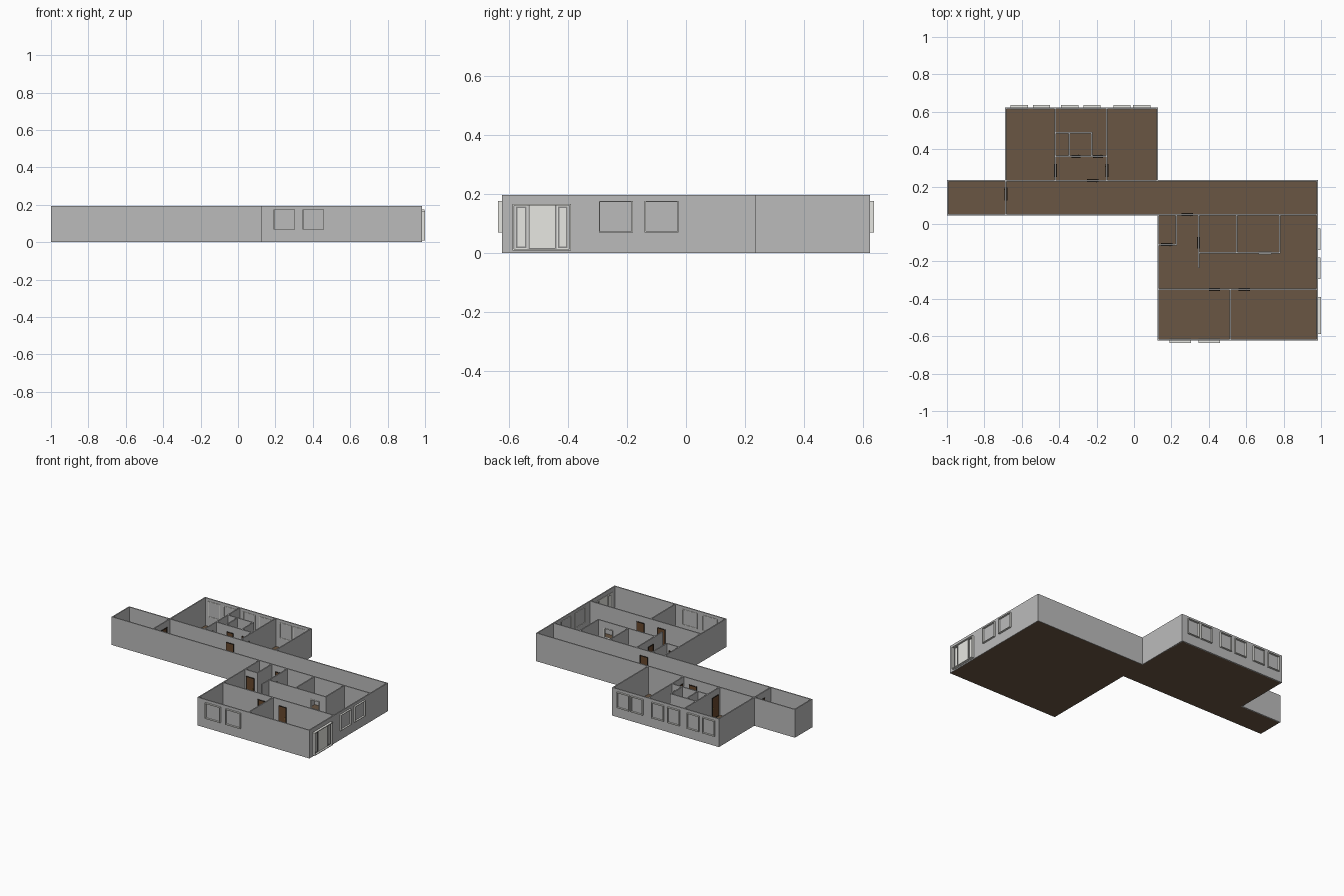
import bpy, bmesh
from mathutils import Vector

if "Cube" in bpy.data.objects:
    bpy.data.objects.remove(bpy.data.objects["Cube"], do_unlink=True)


def material(name, rgb):
    m = bpy.data.materials.new(name)
    m.use_nodes = True
    m.diffuse_color = (*rgb, 1)
    m.node_tree.nodes["Principled BSDF"].inputs["Base Color"].default_value = (*rgb, 1)
    return m


WALL = material("wall grey", (0.5, 0.5, 0.5))
FLOOR = material("floor brown", (0.143, 0.094, 0.056))
PALE = material("pale frame", (0.8, 0.8, 0.76))
SASH = material("sash grey", (0.25, 0.25, 0.25))
WOOD = material("door wood", (0.14, 0.065, 0.027))
DARK = material("dark door frame", (0.025, 0.016, 0.01))
BRASS = material("brass handle", (0.45, 0.27, 0.06))

H, T = 0.195, 0.008          # wall height and thickness


def build(name, boxes, mat):
    """One object from a list of (low corner, high corner) boxes."""
    bm = bmesh.new()
    for lo, hi in boxes:
        lo, hi = Vector(lo), Vector(hi)
        geo = bmesh.ops.create_cube(bm, size=1)
        for v in geo["verts"]:
            v.co = Vector([(lo[i] + hi[i]) / 2 + v.co[i] * (hi[i] - lo[i]) for i in range(3)])
    me = bpy.data.meshes.new(name)
    bm.to_mesh(me)
    bm.free()
    me.materials.append(mat)
    ob = bpy.data.objects.new(name, me)
    bpy.context.collection.objects.link(ob)
    return ob


def slab(axis, at, a, b, z0, z1, front, back):
    """Box along 'axis' from a to b, spanning at-back to at+front across it."""
    if axis == "x":
        return (a, at - back, z0), (b, at + front, z1)
    return (at - back, a, z0), (at + front, b, z1)


def wall(axis, at, a, b, z0=0.001, z1=H, t=T):
    return slab(axis, at, a - t / 2, b + t / 2, z0, z1, t / 2, t / 2)


def ring(axis, at, a, b, z0, z1, front, back, w):
    """Four bars around a rectangular opening."""
    return [slab(axis, at, a, a + w, z0, z1, front, back),
            slab(axis, at, b - w, b, z0, z1, front, back),
            slab(axis, at, a + w, b - w, z1 - w, z1, front, back),
            slab(axis, at, a + w, b - w, z0, z0 + w, front, back)]


# Main plan lines
W, E = -0.996, 0.98          # corridor ends
BW, BE, BN = -0.685, 0.125, 0.62    # back wing
FW, FS = 0.13, -0.62         # front wing
CS, CN = 0.05, 0.232         # corridor sides

# Floors
build("corridor_floor", [((W, CS, 0), (E, CN, 0.003))], FLOOR)
build("back_wing_floor", [((BW, CN, 0), (BE, BN, 0.003))], FLOOR)
build("front_wing_floor", [((FW, FS, 0), (E, CS, 0.003))], FLOOR)

# Outside walls
build("outer_walls", [wall(*w, z0=0) for w in (
    ("x", CS, W, FW), ("y", W, CS, CN), ("x", CN, W, BW), ("x", CN, BE, E),
    ("y", BW, CN, BN), ("x", BN, BW, BE), ("y", BE, CN, BN),
    ("y", E, FS, CN), ("x", FS, FW, E), ("y", FW, FS, CS))], WALL)

# Inside walls
inner = [wall(*w) for w in (
    ("x", CN, BW, BE), ("y", BW, CS, CN),
    ("y", -0.42, CN, BN), ("y", -0.145, CN, BN), ("x", 0.362, -0.42, -0.145),
    ("x", 0.488, -0.42, -0.225), ("y", -0.345, 0.362, 0.488), ("y", -0.225, 0.362, 0.488),
    ("x", CS, FW, E), ("y", 0.225, -0.11, CS), ("x", -0.11, FW, 0.225),
    ("y", 0.345, -0.23, CS), ("y", 0.55, -0.155, CS), ("y", 0.78, -0.155, CS),
    ("x", -0.35, FW, E), ("y", 0.515, FS, -0.35))]
# Wall with a serving hatch
hatch = (0.665, 0.735)
inner += [wall("x", -0.155, 0.345, hatch[0]), wall("x", -0.155, hatch[1], 0.78),
          wall("x", -0.155, *hatch, z1=0.08), wall("x", -0.155, *hatch, z0=0.15)]
build("inner_walls", inner, WALL)
build("hatch_frame", ring("x", -0.155, *hatch, 0.08, 0.15, 0.007, 0.007, 0.005), PALE)

# Doors: frame, leaf and handles on both faces
doors = [("x", CN, -0.25, -0.19), ("y", BW, 0.125, 0.195), ("y", -0.42, 0.25, 0.32),
         ("y", -0.145, 0.25, 0.32), ("x", 0.362, -0.335, -0.285), ("x", 0.362, -0.22, -0.165),
         ("x", CS, 0.255, 0.315), ("x", -0.11, 0.145, 0.205), ("y", 0.345, -0.13, -0.07),
         ("x", -0.35, 0.4, 0.46), ("x", -0.35, 0.56, 0.62)]
frames, leaves, handles = [], [], []
for axis, at, a, b in doors:
    frames += ring(axis, at, a, b, 0.003, 0.152, 0.008, 0.008, 0.005)
    leaves.append(slab(axis, at, a + 0.005, b - 0.005, 0.004, 0.147, 0.006, 0.006))
    handles.append(slab(axis, at, b - 0.014, b - 0.009, 0.07, 0.08, 0.009, 0.009))
build("door_frames", frames, DARK)
build("door_leaves", leaves, WOOD)
build("door_handles", handles, BRASS)

# Window casings standing proud of the outside walls
out, into = 0.016, 0.007
casings = []
for x in (-0.66, -0.54, -0.39, -0.27, -0.11, -0.005):
    casings += ring("x", BN, x, x + 0.092, 0.068, 0.176, out, into, 0.004)
for x in (0.19, 0.345):
    casings += ring("x", FS, x, x + 0.115, 0.068, 0.176, into, out, 0.004)
for y in (-0.295, -0.14):
    casings += ring("y", E, y, y + 0.115, 0.068, 0.176, out, into, 0.004)
build("window_casings", casings, PALE)

# Glazed entrance with a wide middle panel and two side lights
build("entrance_casing", ring("y", E, -0.587, -0.39, 0.008, 0.166, 0.02, into, 0.005), PALE)
build("entrance_panel", [slab("y", E, -0.531, -0.442, 0.015, 0.161, 0.01, into)], PALE)
lights, sashes = [], []
for a, b in ((-0.578, -0.537), (-0.437, -0.398)):
    lights.append(slab("y", E, a, b, 0.013, 0.161, 0.008, into))
    sashes += ring("y", E, a + 0.003, b - 0.003, 0.017, 0.157, 0.012, 0.008, 0.005)
build("entrance_side_lights", lights, PALE)
build("entrance_sashes", sashes, SASH)
